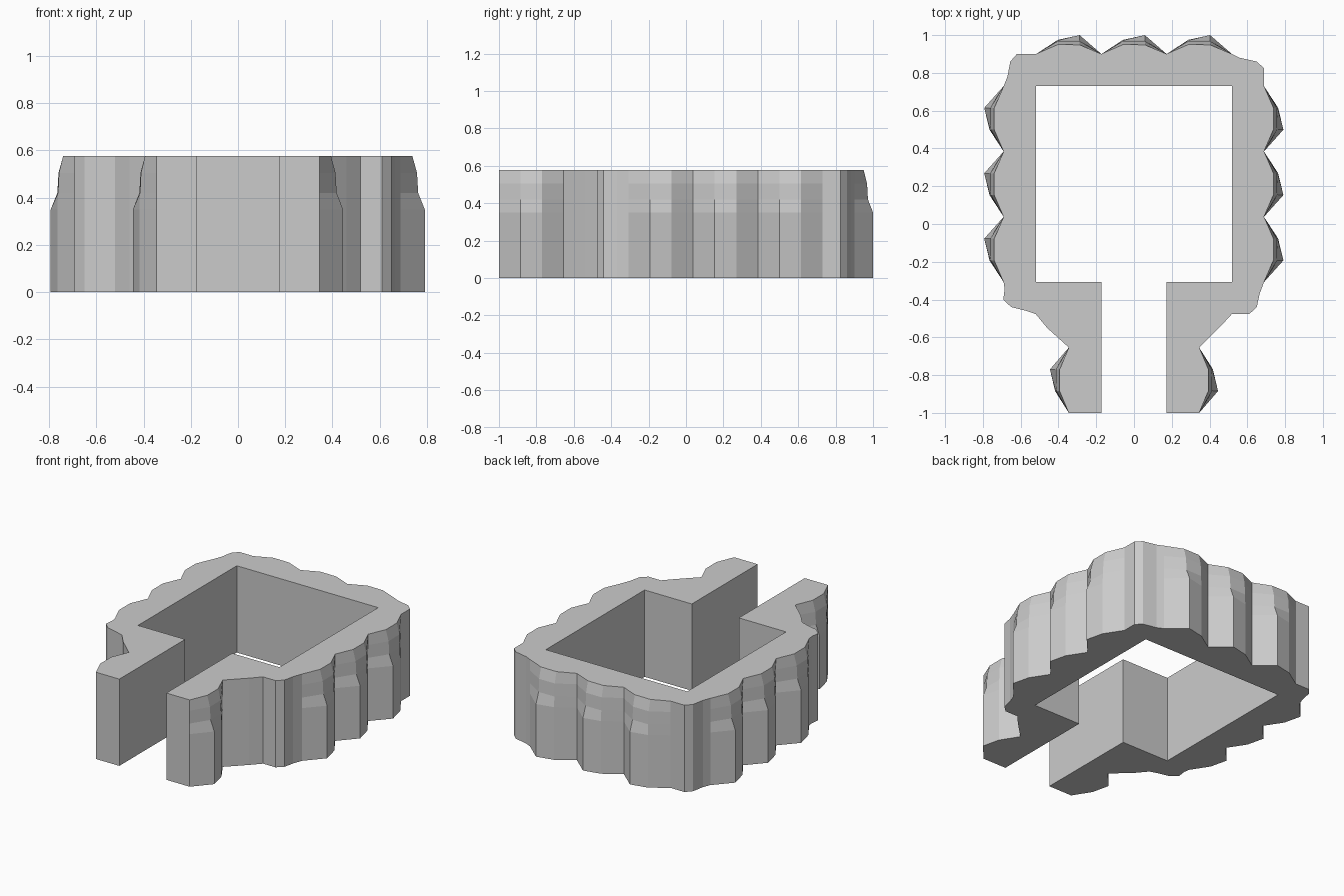
import bpy, bmesh
from mathutils import Vector
from mathutils.geometry import tessellate_polygon

if "Cube" in bpy.data.objects:
    bpy.data.objects.remove(bpy.data.objects["Cube"])

# Height levels: (z, height of first bump point, height of second bump point)
LEVELS = [(0.0, 0.103, 0.075), (0.35, 0.103, 0.075), (0.42, 0.075, 0.072),
          (0.505, 0.07, 0.068), (0.577, 0.05, 0.05)]


def bumps(start, end, count, h1, h2):
    """Faceted scallops along a wall running counter-clockwise."""
    a, b = Vector(start), Vector(end)
    step = (b - a) / count
    out = Vector((step.y, -step.x)).normalized()
    pts = []
    for i in range(count):
        p = a + step * i
        pts += [p, p + step / 3 + out * h1, p + step * 2 / 3 + out * h2]
    return pts + [b]


def outline(h1, h2):
    pts = [(0.173, -1)]
    # right leg and right wall
    pts += bumps((0.345, -1), (0.345, -0.654), 1, h1 * 0.97, h2 * 0.97)
    pts += [(0.46, -0.54), (0.518, -0.477), (0.61, -0.477), (0.65, -0.44), (0.665, -0.37)]
    pts += bumps((0.688, -0.308), (0.688, 0.73), 3, h1, h2)
    # back wall with its rounded corners
    pts += [(0.688, 0.825), (0.65, 0.86), (0.56, 0.88)]
    pts += bumps((0.518, 0.9), (-0.518, 0.9), 3, h1 * 0.97, h2)
    pts += [(-0.62, 0.9), (-0.655, 0.86), (-0.67, 0.78)]
    # left wall and left leg
    pts += bumps((-0.69, 0.73), (-0.69, -0.308), 3, h1, h2)
    pts += [(-0.685, -0.345), (-0.692, -0.4), (-0.65, -0.44), (-0.57, -0.46),
            (-0.52, -0.477), (-0.46, -0.55)]
    pts += bumps((-0.345, -0.654), (-0.345, -1), 1, h1 * 0.97, h2 * 0.97)
    # straight inner cavity and front gap
    pts += [(-0.173, -1), (-0.173, -0.308), (-0.52, -0.308), (-0.52, 0.73),
            (0.52, 0.73), (0.52, -0.308), (0.173, -0.308)]
    return pts


# Loft the outline through the levels
bm = bmesh.new()
rings = [[bm.verts.new((p[0], p[1], z)) for p in outline(h1, h2)] for z, h1, h2 in LEVELS]
n = len(rings[0])
for lo, hi in zip(rings, rings[1:]):
    for i in range(n):
        j = (i + 1) % n
        bm.faces.new((lo[i], lo[j], hi[j], hi[i]))

# Flat C-shaped caps at the bottom and top
for ring in (rings[0], rings[-1]):
    for tri in tessellate_polygon([[v.co for v in ring]]):
        bm.faces.new([ring[k] for k in tri])
bmesh.ops.recalc_face_normals(bm, faces=bm.faces)

mesh = bpy.data.meshes.new("scalloped_wall")
bm.to_mesh(mesh)
bm.free()
bpy.context.collection.objects.link(bpy.data.objects.new("scalloped_wall", mesh))
